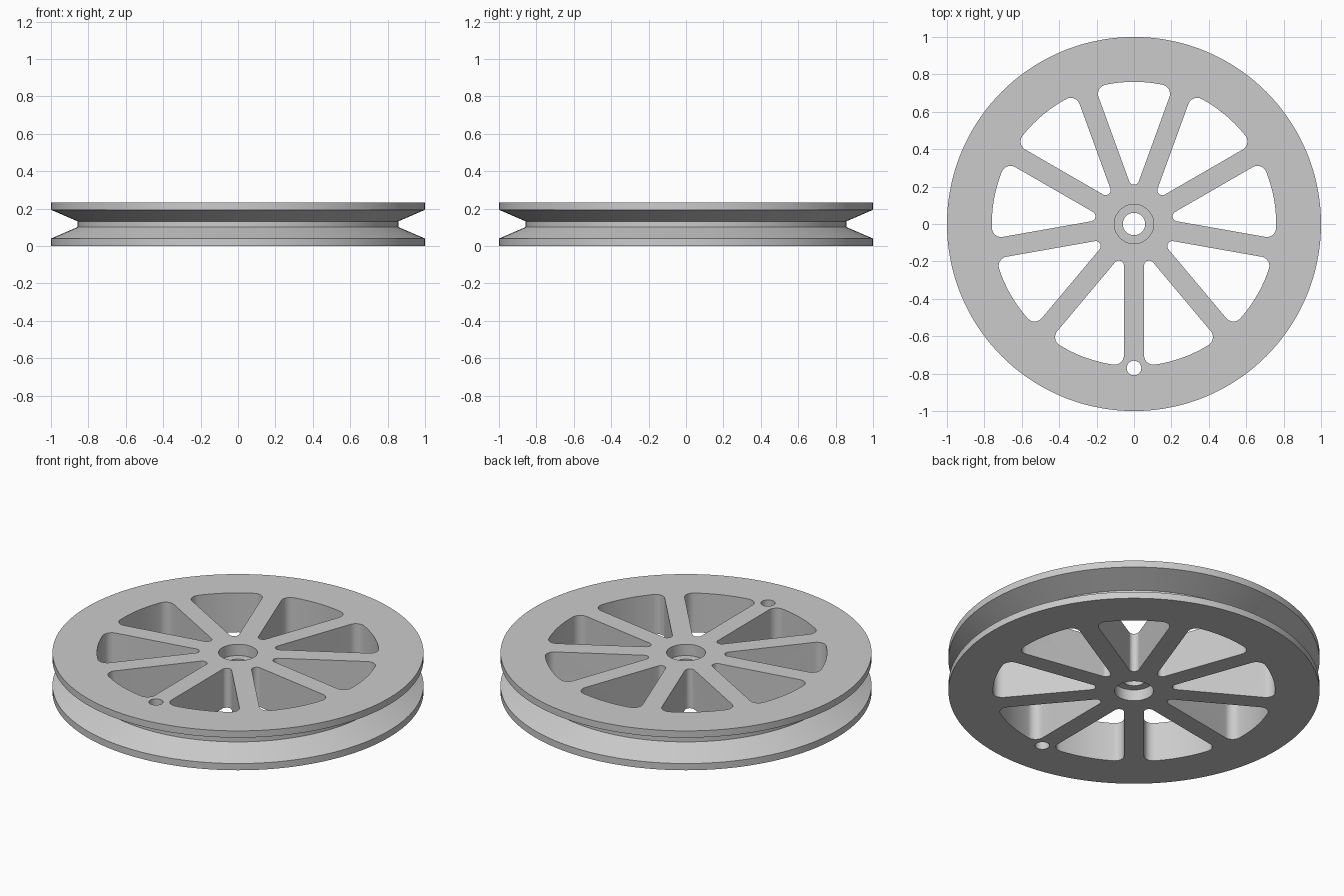
import bpy, bmesh
from math import sin, cos, atan2, hypot, radians, sqrt, pi, tau

HEIGHT = 0.234
SEGMENTS = 144
SPOKES = 9

cube = bpy.data.objects.get("Cube")
if cube:
    bpy.data.objects.remove(cube)


def make_object(name, bm):
    bmesh.ops.recalc_face_normals(bm, faces=bm.faces[:])
    mesh = bpy.data.meshes.new(name)
    bm.to_mesh(mesh)
    bm.free()
    obj = bpy.data.objects.new(name, mesh)
    bpy.context.collection.objects.link(obj)
    return obj


def arc(cx, cy, radius, start, end, steps):
    angles = [start + (end - start) * i / steps for i in range(steps + 1)]
    return [(cx + radius * cos(t), cy + radius * sin(t)) for t in angles]


def add_prism(bm, outline, angle=0.0):
    """Upright cutter, taller than the wheel, turned about the axle."""
    c, s = cos(angle), sin(angle)
    points = [(x * c - y * s, x * s + y * c) for x, y in outline]
    face = bm.faces.new([bm.verts.new((x, y, -0.1)) for x, y in points])
    top = bmesh.ops.extrude_face_region(bm, geom=[face])["geom"]
    verts = [v for v in top if isinstance(v, bmesh.types.BMVert)]
    bmesh.ops.translate(bm, verts=verts, vec=(0, 0, HEIGHT + 0.2))


def window_outline(half_spoke=0.054, outer=0.76, r_in=0.027, r_out=0.05):
    """Wedge between two parallel-sided spokes, with all corners rounded."""
    half = pi / SPOKES
    apex = half_spoke / sin(half)
    # Outer corner circle touches the spoke side and the rim
    start = apex + r_out / sin(half)
    b = start * cos(half)
    t = -b + sqrt(b * b - start ** 2 + (outer - r_out) ** 2)
    cx, cy = start + t * cos(half), t * sin(half)
    a = atan2(cy, cx)
    side = half + pi / 2
    points = arc(0, 0, outer, -a, a, 14)
    points += arc(cx, cy, r_out, a, side, 10)[1:]
    points += arc(apex + r_in / sin(half), 0, r_in, side, tau - side, 12)
    points += arc(cx, -cy, r_out, -side, -a, 10)[:-1]
    return points


# Wheel body: V-grooved rim with a bore recessed on both faces
profile = [(0.06, 0.067), (0.105, 0.067), (0.105, 0), (1, 0), (1, 0.04),
           (0.857, 0.102), (0.857, 0.132), (1, 0.194), (1, HEIGHT),
           (0.105, HEIGHT), (0.105, 0.167), (0.06, 0.167)]
bm = bmesh.new()
rings = []
for i in range(SEGMENTS):
    t = tau * i / SEGMENTS
    rings.append([bm.verts.new((r * cos(t), r * sin(t), z)) for r, z in profile])
for i, ring in enumerate(rings):
    after = rings[(i + 1) % SEGMENTS]
    for j in range(len(profile)):
        k = (j + 1) % len(profile)
        bm.faces.new((ring[j], after[j], after[k], ring[k]))
wheel = make_object("pulley_wheel", bm)

# Cutters: spoke windows and the small hole in the rim
bm = bmesh.new()
for i in range(SPOKES):
    add_prism(bm, window_outline(), pi / 2 + tau * i / SPOKES)
add_prism(bm, arc(0, -0.77, 0.039, 0, tau, 32)[:-1])
cutter = make_object("window_cutter", bm)
cutter.hide_render = True

cut = wheel.modifiers.new("windows", "BOOLEAN")
cut.operation = "DIFFERENCE"
cut.solver = "EXACT"
cut.object = cutter
bpy.context.view_layer.objects.active = wheel
wheel.select_set(True)
bpy.ops.object.modifier_apply(modifier=cut.name)
bpy.data.objects.remove(cutter)

# Plain grey finish
grey = bpy.data.materials.new("light_grey")
grey.use_nodes = True
colour = (0.6, 0.6, 0.6, 1)
grey.diffuse_color = colour
grey.node_tree.nodes["Principled BSDF"].inputs["Base Color"].default_value = colour
wheel.data.materials.clear()
wheel.data.materials.append(grey)

bpy.ops.object.shade_smooth_by_angle(angle=radians(20))
